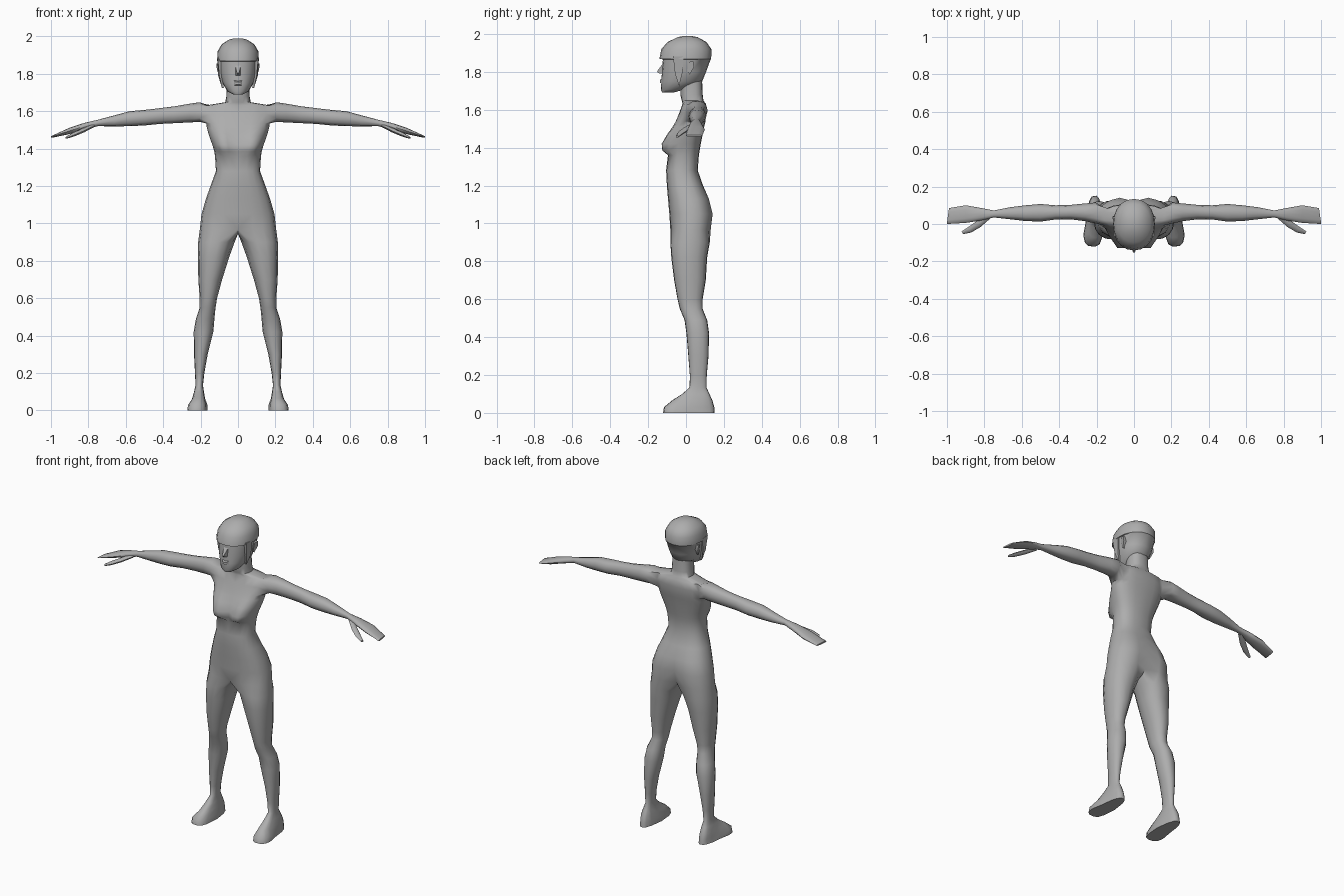
import bpy, bmesh, math
from mathutils import Vector

grey = bpy.data.materials.new("warm_grey")
grey.diffuse_color = (0.42, 0.42, 0.42, 1)


def power(v, p):
    return math.copysign(abs(v) ** p, v)


def half_ring(z, w, yf, yb, p=0.8, n=11):
    """Right half of an oval, from front centre to back centre."""
    pts = []
    for i in range(n):
        a = math.radians(-90 + 180 * i / (n - 1))
        x = 0 if i in (0, n - 1) else w * power(math.cos(a), p)
        pts.append(Vector((x, (yf + yb) / 2 + (yb - yf) / 2 * power(math.sin(a), p), z)))
    return pts


def add_ring(bm, pts):
    return [bm.verts.new(p) for p in pts]


def bridge(bm, a, b, closed):
    n = len(a)
    for i in range(n if closed else n - 1):
        j = (i + 1) % n
        bm.faces.new((a[i], a[j], b[j], b[i]))


def finish(bm, name, mirror=True, angle=60):
    if mirror:
        bmesh.ops.mirror(bm, geom=bm.verts[:] + bm.edges[:] + bm.faces[:], axis='X', merge_dist=0.0005)
        bmesh.ops.remove_doubles(bm, verts=bm.verts[:], dist=0.0002)
    bmesh.ops.recalc_face_normals(bm, faces=bm.faces[:])
    me = bpy.data.meshes.new(name)
    bm.to_mesh(me)
    bm.free()
    me.materials.append(grey)
    ob = bpy.data.objects.new(name, me)
    bpy.context.collection.objects.link(ob)
    bpy.ops.object.select_all(action='DESELECT')
    ob.select_set(True)
    bpy.context.view_layer.objects.active = ob
    bpy.ops.object.shade_smooth_by_angle(angle=math.radians(angle))
    return ob


# ---- Body: half torso with an open armhole, then leg and arm lofts, mirrored
bm = bmesh.new()
# height, half width, front, back, chest fullness, seat cleft
torso = [
    (0.97, 0.204, -0.083, 0.135, 0, 0.035),
    (1.05, 0.195, -0.088, 0.145, 0, 0.025),
    (1.13, 0.172, -0.095, 0.125, 0, 0.008),
    (1.20, 0.147, -0.101, 0.090, 0, 0),
    (1.28, 0.118, -0.105, 0.062, 0, 0),
    (1.36, 0.123, -0.095, 0.068, 0, 0),
    (1.385, 0.127, -0.090, 0.072, 0.8, 0),
    (1.42, 0.137, -0.084, 0.078, 1, 0),
    (1.47, 0.155, -0.074, 0.088, 0.6, 0),
    (1.51, 0.166, -0.062, 0.096, 0.25, 0),
    (1.535, 0.170, -0.055, 0.102, 0.08, 0),
    (1.585, 0.176, -0.035, 0.108, 0, 0),
    (1.632, 0.165, -0.018, 0.105, 0, 0),
    (1.648, 0.068, -0.022, 0.092, 0, 0),
    (1.68, 0.062, -0.030, 0.088, 0, 0),
    (1.76, 0.060, -0.030, 0.085, 0, 0),
]
fullness = [0.1, 0.85, 1, 0.6, 0.1]
rings = []
for z, w, yf, yb, chest, cleft in torso:
    pts = half_ring(z, w, yf, yb)
    for i, f in enumerate(fullness):
        pts[i].y -= 0.056 * chest * f
    pts[10].y -= cleft
    rings.append(add_ring(bm, pts))
hole_row, c0, c1 = 10, 3, 7
for r in range(len(rings) - 1):
    for c in range(10):
        if r in (hole_row, hole_row + 1) and c0 <= c < c1:
            continue
        a, b = rings[r], rings[r + 1]
        bm.faces.new((a[c], a[c + 1], b[c + 1], b[c]))

# Leg and foot: height, inner x, outer x, front, back
leg = [
    (0.90, 0.018, 0.213, -0.083, 0.126), (0.82, 0.047, 0.215, -0.078, 0.112),
    (0.70, 0.085, 0.212, -0.063, 0.105), (0.60, 0.112, 0.205, -0.045, 0.088),
    (0.55, 0.120, 0.205, -0.033, 0.088), (0.49, 0.126, 0.225, -0.008, 0.112),
    (0.42, 0.132, 0.237, 0.002, 0.122), (0.30, 0.162, 0.235, 0.012, 0.119),
    (0.20, 0.180, 0.230, 0.020, 0.110), (0.135, 0.187, 0.227, 0.019, 0.108),
    (0.10, 0.182, 0.235, -0.020, 0.124), (0.065, 0.176, 0.245, -0.075, 0.140),
    (0.03, 0.168, 0.258, -0.117, 0.150), (0.0, 0.166, 0.262, -0.122, 0.152),
]
leg_angles = [-120 + 24 * i for i in range(11)] + [150, 180, 210]
crotch = add_ring(bm, [Vector((0, y, 0.945)) for y in (0.075, 0.02, -0.045)])
prev = rings[0] + crotch
for z, x0, x1, y0, y1 in leg:
    p = 0.7 if z < 0.12 else 0.9
    pts = []
    for d in leg_angles:
        c, s = math.cos(math.radians(d)), math.sin(math.radians(d))
        x = (x0 + x1) / 2 + (x1 - x0) / 2 * power(c, p)
        y = (y0 + y1) / 2 + (y1 - y0) / 2 * power(s, p)
        if z < 0.05:    # broad outer toes, narrower heel
            x += 0.016 * c * (-s) + (0.006 if s < 0 else -0.004)
        pts.append(Vector((x, y, z)))
    cur = add_ring(bm, pts)
    bridge(bm, prev, cur, True)
    prev = cur
bm.faces.new(prev)

# Arm and flat hand: x, front, back, bottom, top
arm = [
    (0.205, 0.003, 0.115, 1.543, 1.648), (0.26, 0.015, 0.110, 1.540, 1.640),
    (0.34, 0.025, 0.102, 1.536, 1.626), (0.42, 0.024, 0.100, 1.532, 1.616),
    (0.50, 0.013, 0.107, 1.524, 1.607), (0.58, 0.016, 0.100, 1.520, 1.600),
    (0.66, 0.025, 0.090, 1.519, 1.578), (0.75, 0.035, 0.072, 1.520, 1.554),
    (0.82, 0.018, 0.086, 1.502, 1.538), (0.90, 0.006, 0.100, 1.478, 1.512),
    (0.995, 0.000, 0.085, 1.458, 1.468),
]
r0, r1, r2 = rings[hole_row:hole_row + 3]
prev = r0[c0:c1 + 1] + [r1[c1]] + r2[c0:c1 + 1][::-1] + [r1[c0]]
arm_angles = [215, 242, 270, 298, 325, 0, 35, 62, 90, 118, 145, 180]
for x, y0, y1, z0, z1 in arm:
    cur = add_ring(bm, [Vector((x + (0.012 * -math.cos(math.radians(d)) if x > 0.95 else 0) * 0.5,
                                (y0 + y1) / 2 + (y1 - y0) / 2 * power(math.cos(math.radians(d)), 0.9),
                                (z0 + z1) / 2 + (z1 - z0) / 2 * power(math.sin(math.radians(d)), 0.9)))
                        for d in arm_angles])
    bridge(bm, prev, cur, True)
    prev = cur
bm.faces.new(prev)
finish(bm, "body")

# ---- Thumbs: six-sided tapered lofts
bm = bmesh.new()
prev = None
for x, y, z, r in [(0.775, 0.045, 1.523, 0.014), (0.83, 0.0, 1.497, 0.016),
                   (0.88, -0.032, 1.475, 0.014), (0.918, -0.047, 1.458, 0.007)]:
    cur = add_ring(bm, [Vector((x + 0.6 * r * math.cos(k * math.pi / 3),
                                y + r * math.cos(k * math.pi / 3),
                                z + 0.8 * r * math.sin(k * math.pi / 3))) for k in range(6)])
    if prev:
        bridge(bm, prev, cur, True)
    else:
        bm.faces.new(cur)
    prev = cur
bm.faces.new(prev)
finish(bm, "thumbs")

# ---- Head: stacked rings with a ledge where the fringe overhangs the face
bm = bmesh.new()
head = [
    (1.690, 0.026, -0.126, -0.070), (1.706, 0.056, -0.132, -0.010),
    (1.75, 0.083, -0.130, 0.086), (1.80, 0.098, -0.127, 0.106),
    (1.866, 0.106, -0.122, 0.130), (1.868, 0.112, -0.141, 0.133),
    (1.92, 0.109, -0.130, 0.134), (1.957, 0.088, -0.098, 0.108),
    (1.983, 0.048, -0.045, 0.062), (1.99, 0.018, -0.012, 0.025),
]
prev = None
for row in head:
    cur = add_ring(bm, half_ring(*row, p=0.92))
    if prev:
        bridge(bm, prev, cur, False)
    else:
        bm.faces.new(cur)
    prev = cur
bm.faces.new(prev)
finish(bm, "head", angle=45)


def wedge(name, outline, half):
    """Side outline (y, z) given thickness half(y, z) across the centre."""
    bm = bmesh.new()
    a = add_ring(bm, [Vector((half(y, z), y, z)) for y, z in outline])
    b = add_ring(bm, [Vector((-half(y, z), y, z)) for y, z in outline])
    bridge(bm, a, b, True)
    bm.faces.new(a)
    bm.faces.new(b)
    finish(bm, name, mirror=False)


# Nose and lips
wedge("nose", [(-0.118, 1.85), (-0.153, 1.803), (-0.146, 1.793), (-0.118, 1.79)],
      lambda y, z: 0.005 if y < -0.13 else 0.016)
wedge("lips", [(-0.12, 1.767), (-0.139, 1.757), (-0.136, 1.75), (-0.139, 1.743), (-0.12, 1.733)],
      lambda y, z: 0.012 if y < -0.13 else 0.026)


def side_plates(name, outline):
    """Mirrored plates from (inner x, outer x, y, z) corners."""
    bm = bmesh.new()
    a = add_ring(bm, [Vector((x0, y, z)) for x0, x1, y, z in outline])
    b = add_ring(bm, [Vector((x1, y, z)) for x0, x1, y, z in outline])
    bridge(bm, a, b, True)
    bm.faces.new(a)
    bm.faces.new(b)
    finish(bm, name)


# Hair locks hanging beside the face, and ears
side_plates("side_locks", [(0.085, 0.108, -0.068, 1.88), (0.090, 0.110, -0.012, 1.88),
                           (0.088, 0.106, -0.020, 1.79), (0.076, 0.086, -0.036, 1.725),
                           (0.080, 0.100, -0.058, 1.79)])
side_plates("ears", [(0.095, 0.110, 0.012, 1.852), (0.095, 0.116, 0.038, 1.856),
                     (0.092, 0.113, 0.042, 1.825), (0.088, 0.102, 0.020, 1.787),
                     (0.090, 0.102, 0.008, 1.80)])
